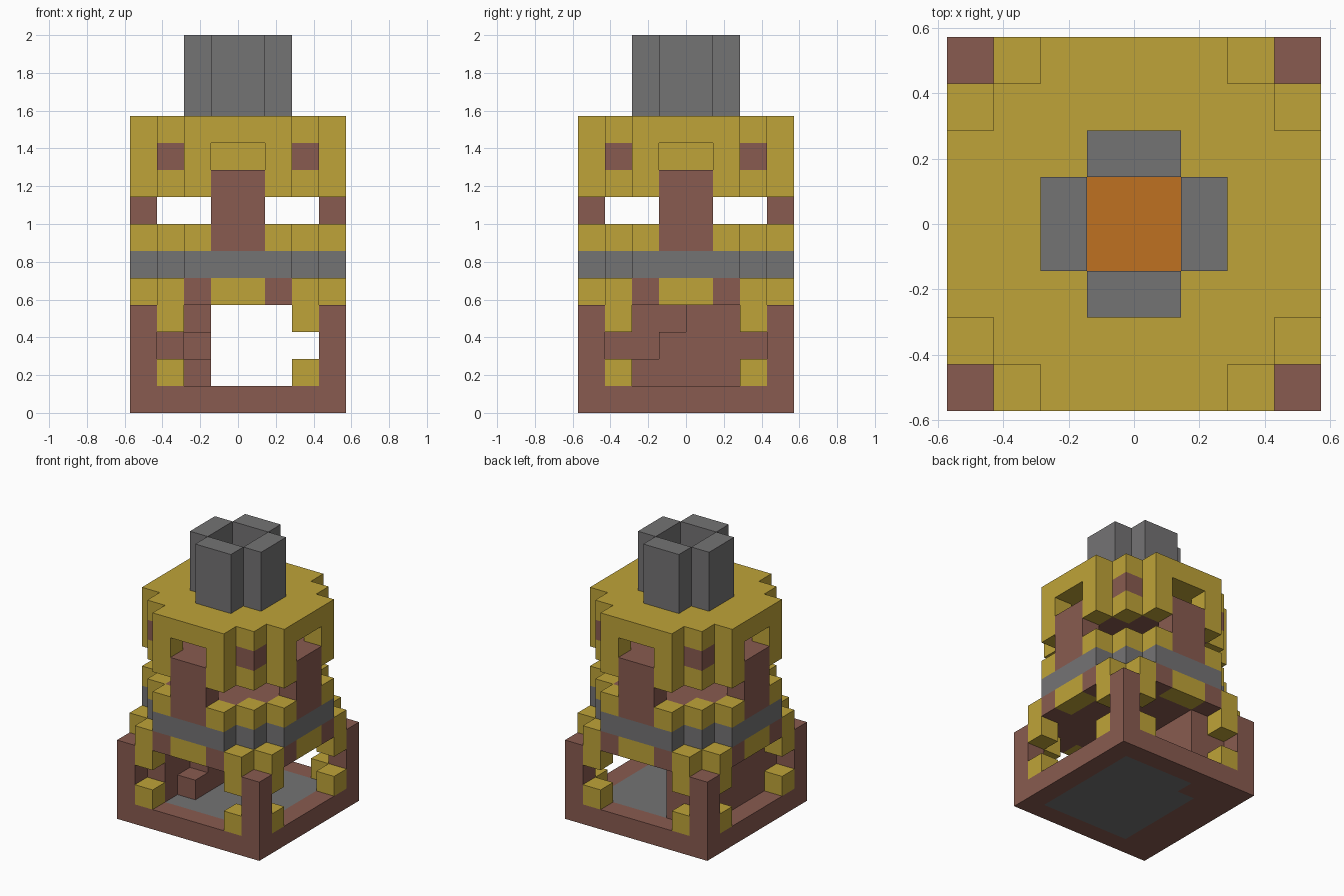
import bpy, bmesh

cube = bpy.data.objects.get("Cube")
if cube:
    bpy.data.objects.remove(cube, do_unlink=True)

U = 1 / 7  # size of one block


def material(name, rgb):
    m = bpy.data.materials.new(name)
    m.use_nodes = True
    m.diffuse_color = (*rgb, 1)
    m.node_tree.nodes["Principled BSDF"].inputs["Base Color"].default_value = (*rgb, 1)
    return m


YELLOW = material("mustard yellow", (0.52, 0.37, 0.04))
BROWN = material("red brown", (0.25, 0.105, 0.08))
GREY = material("stone grey", (0.175, 0.172, 0.175))
ORANGE = material("ember orange", (0.52, 0.165, 0.015))


def blocks(name, mat, boxes, turns=1):
    """Boxes (x0, x1, y0, y1, z0, z1) in block units, repeated by quarter turns."""
    bm = bmesh.new()
    for x0, x1, y0, y1, z0, z1 in boxes:
        for t in range(turns):
            vs = bmesh.ops.create_cube(bm, size=1)["verts"]
            for v in vs:
                x = x1 if v.co.x > 0 else x0
                y = y1 if v.co.y > 0 else y0
                z = z1 if v.co.z > 0 else z0
                for _ in range(t):
                    x, y = -y, x
                v.co = (x * U, y * U, z * U)
    me = bpy.data.meshes.new(name)
    bm.to_mesh(me)
    bm.free()
    me.materials.append(mat)
    ob = bpy.data.objects.new(name, me)
    bpy.context.collection.objects.link(ob)
    return ob


def stepped_ring(z0, z1):
    """One quarter of the stepped wall: a flank and a diagonal corner block."""
    return [(-2, 2, -4, -3, z0, z1), (2, 3, -3, -2, z0, z1)]


# Base frame with a stone floor
blocks("base_frame", BROWN, [(-4, 4, -4, -3, 0, 1), (-4, 4, 3, 4, 0, 1),
                             (3, 4, -3, 3, 0, 1), (-4, -2, -3, 3, 0, 1),
                             (-2, -1, 2, 3, 0, 1)])
blocks("stone_floor", GREY, [(-1, 3, -3, 3, 0, 1), (-2, -1, -3, 2, 0, 1)])

# Corner posts with brackets on both sides
blocks("corner_posts", BROWN, [(3, 4, -4, -3, 1, 4)], 4)
blocks("post_brackets", YELLOW, [(a, a + 1, b, b + 1, z0, z1)
                                 for a, b in ((2, -4), (3, -3))
                                 for z0, z1 in ((1, 2), (3, 5))], 4)

# Closed side wall with stairs leading up along it
blocks("side_wall", BROWN, [(-3, -2, -3, 3, 1, 4)])
blocks("stairs", BROWN, [(-2, -1, i - 2, 3, i + 1, i + 2) for i in range(3)])

# Lower storey ceiling and its trim
blocks("lower_ceiling", BROWN, [(-3, 3, -3, 3, 4, 5)])
blocks("trim_blocks", BROWN, [(-2, -1, -4, -3, 4, 5), (1, 2, -4, -3, 4, 5)], 4)
blocks("trim_panels", YELLOW, [(-1, 1, -4, -3, 4, 5)], 4)

# Stone band
blocks("stone_band", GREY, stepped_ring(5, 6), 4)
blocks("band_core", GREY, [(-2, 2, -3, 3, 5, 6), (-3, -2, -2, 2, 5, 6), (2, 3, -2, 2, 5, 6)])

# Balcony floor, parapet and pillars
blocks("balcony_floor", BROWN, [(-2, 2, -3, 3, 6, 7), (-3, -2, -2, 2, 6, 7), (2, 3, -2, 2, 6, 7)])
blocks("parapet", YELLOW, [(-2, -1, -4, -3, 6, 7), (1, 2, -4, -3, 6, 7), (2, 3, -3, -2, 6, 7)], 4)
blocks("pillars", BROWN, [(-1, 1, -4, -3, 6, 9)], 4)

# Upper storey
blocks("upper_walls", YELLOW, [(-2, -1, -4, -3, 8, 10), (1, 2, -4, -3, 8, 10),
                               (2, 3, -3, -2, 8, 9)], 4)
blocks("corner_inlays", BROWN, [(2, 3, -3, -2, 9, 10)], 4)
blocks("upper_floor", BROWN, [(-2, 2, -3, -1, 8, 9), (-2, 2, 1, 3, 8, 9),
                              (-3, -1, -1, 1, 8, 9), (1, 3, -1, 1, 8, 9),
                              (-3, -2, -2, 2, 8, 9), (2, 3, -2, 2, 8, 9)])
blocks("embers", ORANGE, [(-1, 1, -1, 1, 8, 9)])

# Flue, roof with a shaft through it, and chimney
blocks("inner_flue", YELLOW, [(-1, 1, -2, -1, 9, 10)], 4)
blocks("roof", YELLOW, stepped_ring(10, 11) + [(-1, 2, -3, -1, 10, 11), (2, 3, -2, 2, 10, 11)], 4)
blocks("chimney", GREY, [(-1, 1, -2, -1, 11, 14)], 4)
